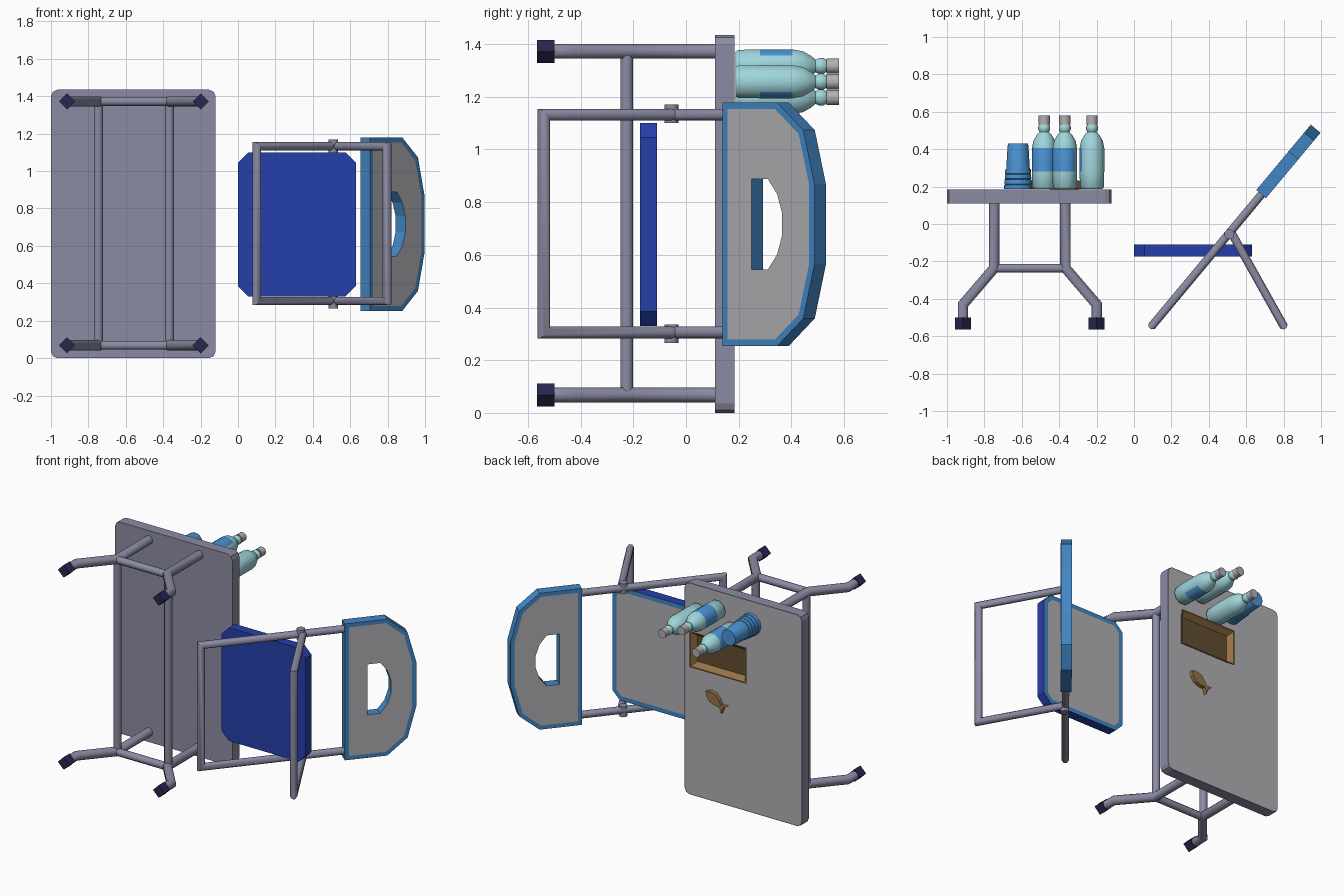
import bpy, bmesh, math
from mathutils import Vector as V

if "Cube" in bpy.data.objects:
    bpy.data.objects.remove(bpy.data.objects["Cube"])

X, Y, Z = V((1, 0, 0)), V((0, 1, 0)), V((0, 0, 1))


def mat(name, r, g, b):
    m = bpy.data.materials.new(name)
    m.diffuse_color = (r, g, b, 1)
    m.use_nodes = True
    m.node_tree.nodes["Principled BSDF"].inputs["Base Color"].default_value = m.diffuse_color
    return m


METAL = mat("purple_grey_metal", .26, .26, .37)
GREY = mat("light_grey", .44, .44, .46)
BLUE = mat("mid_blue", .055, .24, .56)
NAVY = mat("deep_blue", .018, .05, .40)
FOOT = mat("dark_rubber", .02, .02, .08)
TEAL = mat("pale_teal", .35, .67, .71)
LABEL = mat("bright_blue", .07, .30, .68)
BROWN = mat("brown", .30, .17, .06)
DARK = mat("dark_brown", .12, .075, .03)


def finish(bm, name, mats, smooth=None):
    bmesh.ops.recalc_face_normals(bm, faces=bm.faces[:])
    me = bpy.data.meshes.new(name)
    bm.to_mesh(me)
    bm.free()
    for m in mats:
        me.materials.append(m)
    ob = bpy.data.objects.new(name, me)
    bpy.context.collection.objects.link(ob)
    if smooth:
        bpy.ops.object.select_all(action='DESELECT')
        ob.select_set(True)
        bpy.context.view_layer.objects.active = ob
        bpy.ops.object.shade_smooth_by_angle(angle=math.radians(smooth))
    return ob


def prism(name, pts, o, u, v, n, depth, mats, inset=0, both=False):
    """Outline pts in the u/v plane extruded along n; the end faces may get an
    inset panel in the second material."""
    bm = bmesh.new()
    rings = [[bm.verts.new(o + u * a + v * b + n * d) for a, b in pts] for d in (0, depth)]
    ends = [bm.faces.new(r) for r in rings]
    k = len(pts)
    for i in range(k):
        j = (i + 1) % k
        bm.faces.new((rings[0][i], rings[0][j], rings[1][j], rings[1][i]))
    bmesh.ops.recalc_face_normals(bm, faces=bm.faces[:])
    for f in ends if both else ends[:1]:
        if inset:
            r = bmesh.ops.inset_region(bm, faces=[f], thickness=inset, use_even_offset=True)
            for q in r["faces"]:
                q.material_index = min(2, len(mats) - 1) if len(mats) > 2 else 0
        if len(mats) > 1:
            f.material_index = 1
    return finish(bm, name, mats)


def chamfered(x0, x1, z0, z1, c, mid=0):
    """Rectangle with cut corners; mid rounds each cut with one more point."""
    out = []
    for cx, cz, a0 in ((x1, z1, 0), (x0, z1, 90), (x0, z0, 180), (x1, z0, 270)):
        sx, sz = (1 if cx == x1 else -1), (1 if cz == z1 else -1)
        for a in (0, 45, 90) if mid else (0, 90):
            t = math.radians(a0 + a)
            out.append((cx - sx * c + c * math.cos(t), cz - sz * c + c * math.sin(t)))
    return out


def tube(name, path, n, r, m=METAL, sides=8):
    """Mitred tube along a planar path with plane normal n."""
    path, n = [V(p) for p in path], V(n).normalized()
    bm, prev = bmesh.new(), None
    for i, p in enumerate(path):
        a = (p - path[i - 1]).normalized() if i else (path[1] - p).normalized()
        b = (path[i + 1] - p).normalized() if i < len(path) - 1 else a
        t = (a + b).normalized()
        side = t.cross(n) / t.dot(a)
        ring = []
        for k in range(sides):
            w = math.tau * (k + .5) / sides
            ring.append(bm.verts.new(p + n * r * math.cos(w) + side * r * math.sin(w)))
        if prev:
            for k in range(sides):
                bm.faces.new((prev[k], prev[k - 1], ring[k - 1], ring[k]))
        else:
            bm.faces.new(ring)
        prev = ring
    bm.faces.new(prev)
    return finish(bm, name, [m], 50)


def lathe(name, profile, x, z, sides, mats, smooth=None, rule=None):
    """Profile of (y, radius) turned about an upright line along y."""
    bm, prev = bmesh.new(), None
    for y, r in profile:
        ring = [bm.verts.new((x + r * math.cos(math.tau * k / sides), y,
                              z + r * math.sin(math.tau * k / sides))) for k in range(sides)]
        if prev:
            for k in range(sides):
                bm.faces.new((prev[k - 1], prev[k], ring[k], ring[k - 1]))
        else:
            bm.faces.new(ring)
        prev = ring
    bm.faces.new(prev)
    if rule:
        for f in bm.faces:
            c = f.calc_center_median()
            f.material_index = rule(c.y, math.degrees(math.atan2(c.z - z, c.x - x)) % 360)
    return finish(bm, name, mats, smooth)


# Table top, grey on its upper face
prism("table_top", chamfered(-1, -.12, 0, 1.435, .035, 1), V((0, .185, 0)), X, Z, -Y, .075,
      [METAL, GREY], inset=.006)

# Table legs, feet and rails
CX = -.557
for end, z in (("near", .068), ("far", 1.372)):
    for side, s in (("left", -1), ("right", 1)):
        xs, xf = CX + s * .19, CX + s * .357
        tube(f"table_leg_{end}_{side}", [(xs, .12, z), (xs, -.235, z), (xf, -.43, z), (xf, -.52, z)],
             Z, .03)
        lathe(f"table_foot_{end}_{side}", [(-.565, .043), (-.5, .043)], xf, z, 4, [FOOT])
    tube(f"table_cross_rail_{end}", [(CX - .19, -.237, z), (CX + .19, -.237, z)], Z, .025)
for side, s in (("left", -1), ("right", 1)):
    tube(f"table_long_rail_{side}", [(CX + s * .19, -.225, .07), (CX + s * .19, -.225, 1.37)], Y, .026)

# Tray with flared sides
bm = bmesh.new()
loops = []
for g, y in ((.03, .188), (0, .232), (.008, .232), (.034, .196)):
    x0, x1, z0, z1 = -.615 + g, -.19 - g, .89 + g, 1.135 - g
    loops.append([bm.verts.new((x, y, z)) for x, z in ((x0, z0), (x1, z0), (x1, z1), (x0, z1))])
for p, q in zip(loops, loops[1:]):
    for k in range(4):
        bm.faces.new((p[k - 1], p[k], q[k], q[k - 1]))
bm.faces.new(loops[0])
bm.faces.new(loops[-1]).material_index = 1
finish(bm, "tray", [BROWN, DARK])

# Fish: pointed oval body and forked tail
d = V((.82, 0, .57))
fish = [(.08, 0), (.06, .022), (.02, .037), (-.02, .028), (-.05, .01), (-.085, .034),
        (-.075, 0), (-.085, -.034), (-.05, -.01), (-.02, -.028), (.02, -.037), (.06, -.022)]
prism("fish", fish, V((-.36, .21, .70)), d, d.cross(Y), -Y, .026, [BROWN])

# Bottles with caps and partly wrapped labels
body = [(.187, .055), (.197, .064), (.28, .066), (.405, .066), (.445, .058), (.475, .04),
        (.492, .025), (.505, .032), (.522, .032), (.535, .022)]
for i, (x, z, mid) in enumerate(((-.48, 1.197, 130), (-.37, 1.317, 130), (-.225, 1.257, 230))):
    def paint(y, a, mid=mid):
        return int(.28 < y < .405 and abs((a - mid + 180) % 360 - 180) < 95)
    lathe(f"bottle_{i + 1}", body, x, z, 10, [TEAL, LABEL], 40, paint)
    lathe(f"bottle_cap_{i + 1}", [(.533, .03), (.58, .03)], x, z, 10, [GREY], 40)

# Stack of upturned cups
prof = []
for k in range(4):
    y = .187 + k * .028
    prof += [(y, .075 - k * .002), (y + .022, .074 - k * .002), (y + .024, .069 - k * .002)]
prof += [(.415, .056), (.43, .053)]
lathe("cup_stack", prof, -.62, 1.28, 12, [LABEL], 40)

# Chair seat
prism("chair_seat", chamfered(0, .63, .33, 1.10, .055), V((0, -.11, 0)), X, Z, -Y, .065,
      [NAVY, GREY, BLUE], inset=.03)

# Chair backrest: half-round panel with a D-shaped handle hole
U, N = V((.64, .768, 0)), V((-.768, .64, 0))
half = [(0, .463), (.27, .463), (.40, .357), (.455, .152)]
outline = half + [(a, -b) for a, b in reversed(half)]
O = V((.68, .16, .716))
back = prism("chair_backrest", outline, O + N * .034, U, Z, -N, .068, [BLUE, GREY], .026, True)
q = [(.143, .171), (.225, .171), (.27, .115), (.295, .042)]
cut = prism("handle_cutter", q + [(a, -b) for a, b in reversed(q)], O + N * .1, U, Z, -N, .2, [BLUE])
mod = back.modifiers.new("handle_hole", 'BOOLEAN')
mod.object, mod.solver = cut, 'EXACT'
bpy.context.view_layer.update()
dg = bpy.context.evaluated_depsgraph_get()
mesh = bpy.data.meshes.new_from_object(back.evaluated_get(dg))
back.modifiers.clear()
back.data = mesh
bpy.data.objects.remove(cut)

# Chair frames: long one carries the backrest, short one is the prop
z0, z1 = .305, 1.132
A, T = V((.10, -.54, 0)), V((.74, .228, 0))
tube("chair_long_frame", [T + Z * z1, A + Z * z1, A + Z * z0, T + Z * z0],
     (T - A).cross(Z), .024)
P, B = V((.52, -.045, 0)), V((.797, -.54, 0))
tube("chair_short_frame", [P + Z * z1, B + Z * z1, B + Z * z0, P + Z * z0],
     (P - B).cross(Z), .024)

# Pivot pins
for name, a, b in (("lower", .265, .335), ("upper", 1.10, 1.17)):
    tube(f"chair_pivot_{name}", [(.51, -.055, a), (.51, -.055, b)], Y, .028)
